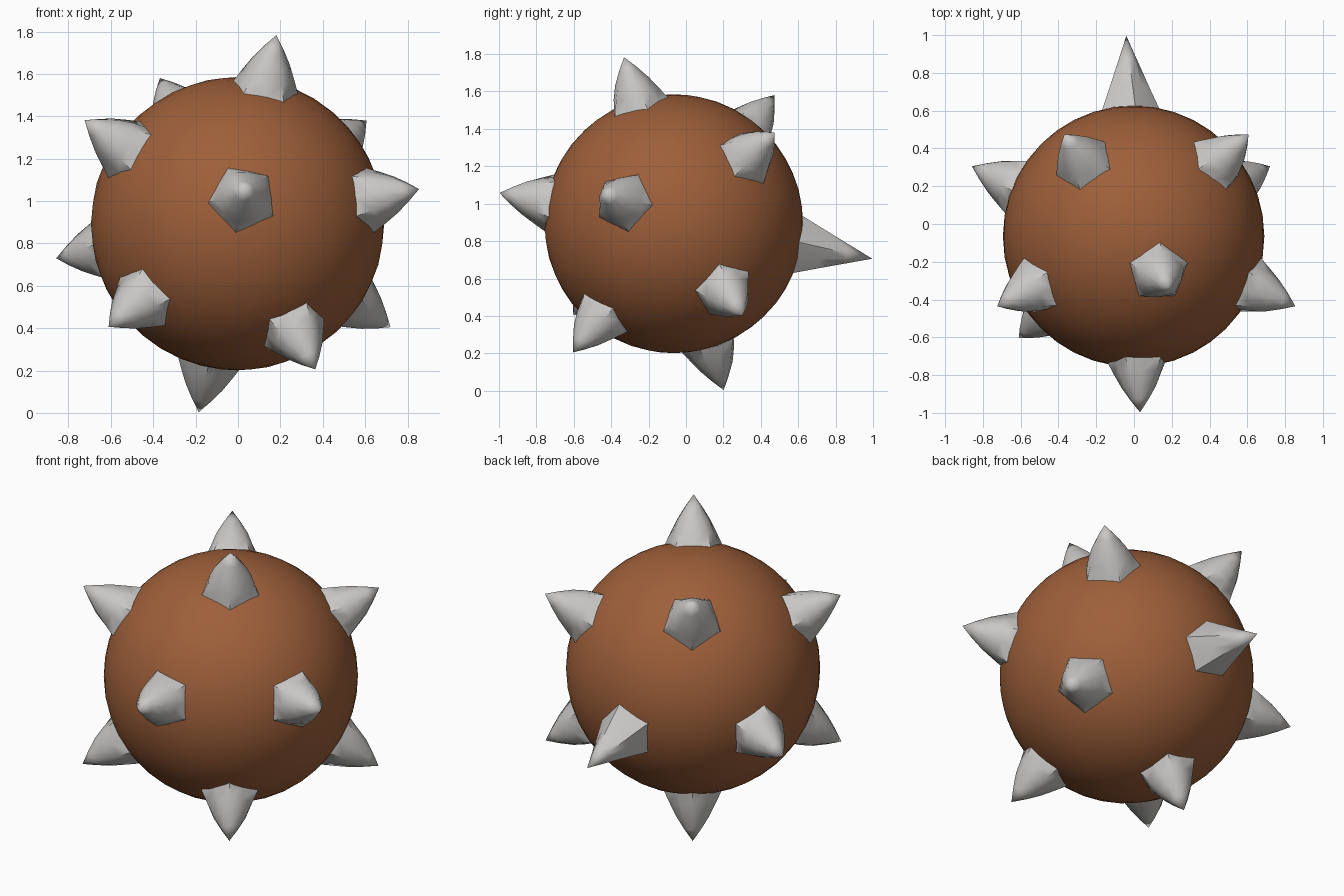
import bpy, bmesh, math
from mathutils import Vector, Matrix

if "Cube" in bpy.data.objects:
    bpy.data.objects.remove(bpy.data.objects["Cube"])

CENTRE = Vector((-0.002, -0.065, 0.893))


def material(name, rgb):
    m = bpy.data.materials.new(name)
    m.diffuse_color = (*rgb, 1)
    m.use_nodes = True
    m.node_tree.nodes["Principled BSDF"].inputs["Base Color"].default_value = m.diffuse_color
    return m


brown = material("rust_brown", (0.34, 0.115, 0.042))
grey = material("light_grey", (0.58, 0.57, 0.555))


def make_object(name, bm, mat):
    mesh = bpy.data.meshes.new(name)
    bmesh.ops.recalc_face_normals(bm, faces=bm.faces)
    for f in bm.faces:
        f.smooth = True
    bm.to_mesh(mesh)
    bm.free()
    mesh.materials.append(mat)
    ob = bpy.data.objects.new(name, mesh)
    ob.location = CENTRE
    bpy.context.collection.objects.link(ob)
    return ob


# Twelve spike directions: a tilted icosahedron
top = Vector((0.183, -0.266, 0.888)).normalized()
front = Vector((0.032, -0.933, 0.155)).normalized()
side = (front - top * front.dot(top)).normalized()
lat = math.atan(2)
dirs = [top]
for i in range(5):
    s = Matrix.Rotation(math.radians(72 * i), 3, top) @ side
    dirs.append(top * math.cos(lat) + s * math.sin(lat))
dirs += [-d for d in dirs]

# Round body
bm = bmesh.new()
bmesh.ops.create_icosphere(bm, subdivisions=4, radius=0.692)
make_object("body", bm, brown)


# Five-sided spike; rings hold axial distance, corner radius, edge-middle radius
def spike(name, d, rings, tip):
    near = next(n for n in dirs if 0.3 < n.dot(d) < 0.6)
    u = (near - d * near.dot(d)).normalized()
    bm = bmesh.new()
    loops = []
    for h, corner, middle in rings:
        loop = []
        for k in range(10):
            r = corner if k % 2 else middle
            rot = Matrix.Rotation(math.radians(36 * k), 3, d)
            loop.append(bm.verts.new(d * h + rot @ u * r))
        loops.append(loop)
    for a, b in zip(loops, loops[1:]):
        for k in range(10):
            j = (k + 1) % 10
            bm.faces.new((a[k], a[j], b[j], b[k]))
    apex = bm.verts.new(d * tip)
    for k in range(10):
        bm.faces.new((loops[-1][k], loops[-1][(k + 1) % 10], apex))
    bm.faces.new(loops[0])
    ob = make_object(name, bm, grey)
    bpy.context.view_layer.objects.active = ob
    bpy.ops.object.select_all(action='DESELECT')
    ob.select_set(True)
    bpy.ops.object.shade_smooth_by_angle(angle=math.radians(50))


bulged = [(0.668, 0.165, 0.137), (0.74, 0.130, 0.118),
          (0.81, 0.094, 0.090), (0.88, 0.049, 0.047)]
straight = [(0.668, 0.165, 0.137), (0.80, 0.111, 0.096), (0.94, 0.055, 0.050)]

for i, d in enumerate(dirs):
    if d.dot(front) < -0.9:
        spike("long_back_spike", d, straight, 1.078)   # longer spike at the back
    else:
        spike("spike_%d" % (i + 1), d, bulged, 0.947)
